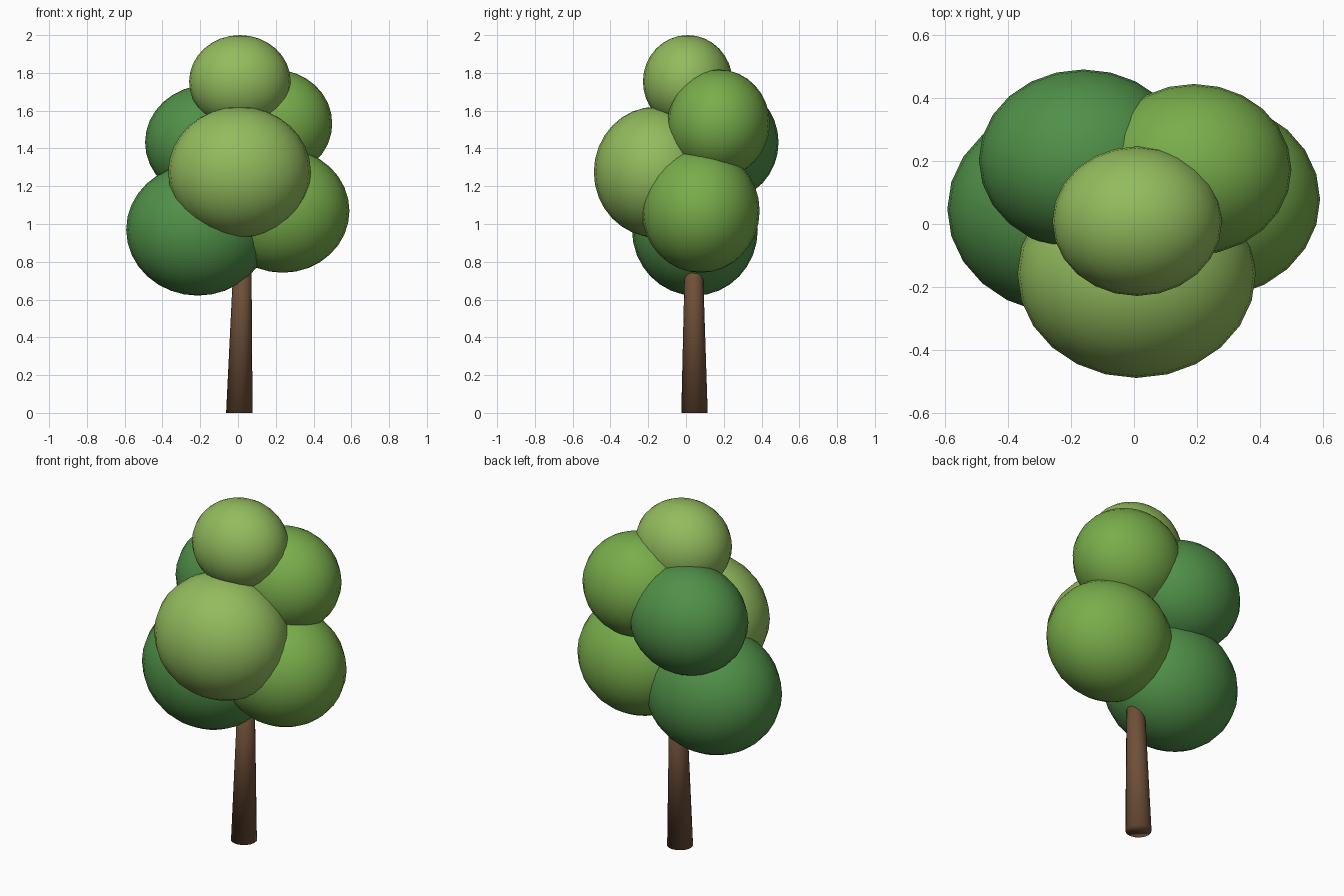
import bpy
from mathutils import Vector

if "Cube" in bpy.data.objects:
    bpy.data.objects.remove(bpy.data.objects["Cube"])


def material(name, rgb):
    m = bpy.data.materials.new(name)
    m.diffuse_color = (*rgb, 1)
    m.use_nodes = True
    m.node_tree.nodes["Principled BSDF"].inputs["Base Color"].default_value = m.diffuse_color
    return m


bark = material("bark", (0.16, 0.08, 0.04))
dark = material("dark_leaf", (0.08, 0.28, 0.065))
mid = material("mid_leaf", (0.19, 0.42, 0.07))
light = material("light_leaf", (0.29, 0.50, 0.11))


def finish(ob, name, mat):
    ob.name = name
    ob.data.materials.append(mat)
    bpy.ops.object.shade_smooth()


# Trunk: tapered, leaning slightly to the right, top hidden in the foliage
height = 1.0
bpy.ops.mesh.primitive_cone_add(vertices=16, radius1=0.07, radius2=0.042,
                                depth=height, location=(0.007, 0.045, height / 2))
trunk = bpy.context.object
for v in trunk.data.vertices:
    if v.co.z > 0:
        v.co += Vector((0.021, -0.005, 0))
finish(trunk, "trunk", bark)

# Foliage: wide, slightly flattened balls (name, centre, radii, material)
foliage = [
    ("leaves_lower_left", (-0.212, 0.047, 0.97), (0.38, 0.333, 0.349), dark),
    ("leaves_lower_right", (0.237, 0.078, 1.07), (0.353, 0.312, 0.328), mid),
    ("leaves_front", (0.008, -0.158, 1.275), (0.378, 0.33, 0.346), light),
    ("leaves_upper_left", (-0.16, 0.203, 1.432), (0.332, 0.287, 0.304), dark),
    ("leaves_upper_right", (0.19, 0.173, 1.532), (0.309, 0.271, 0.286), mid),
    ("leaves_top", (0.01, 0.009, 1.754), (0.269, 0.237, 0.246), light),
]
for name, centre, radii, mat in foliage:
    bpy.ops.mesh.primitive_uv_sphere_add(segments=24, ring_count=16, radius=1,
                                         location=centre)
    ball = bpy.context.object
    ball.scale = radii
    finish(ball, name, mat)
